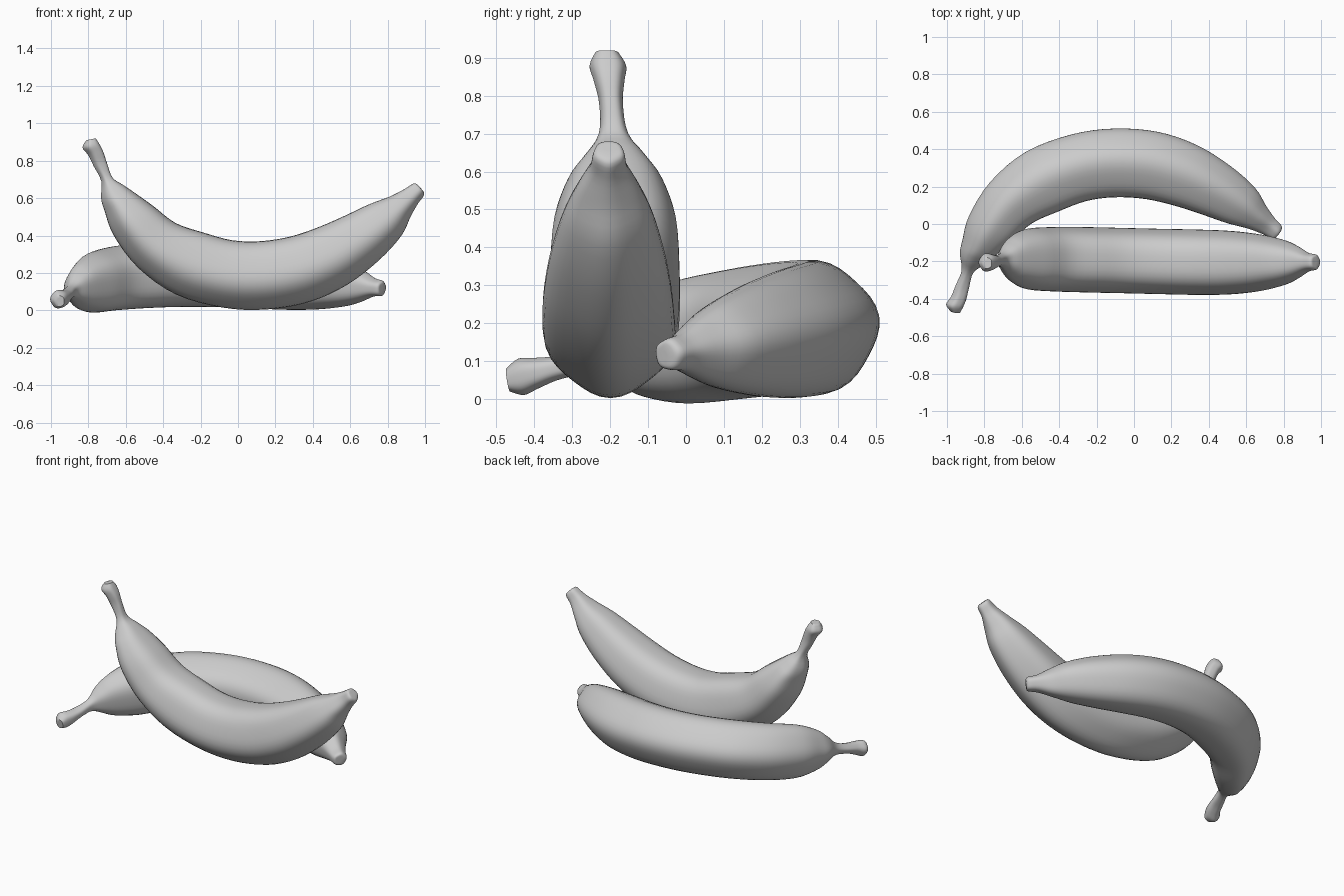
import bpy
import bmesh
from math import sin, cos, pi
from mathutils import Vector, Matrix

default_cube = bpy.data.objects.get("Cube")
if default_cube:
    bpy.data.objects.remove(default_cube, do_unlink=True)

SIDES = 40       # vertices around each ring
STEPS = 4        # rings between two stations
RIDGE = 0.03     # strength of the five soft lengthwise ridges

# One flat grey for the peel
peel = bpy.data.materials.new("plain grey peel")
peel.use_nodes = True
grey = (0.6, 0.6, 0.6, 1)
peel.diffuse_color = grey
peel.node_tree.nodes["Principled BSDF"].inputs["Base Color"].default_value = grey

# Stations from stem to tip, in hundredths:
# outer edge x, z, inner edge x, z, sideways half width
STATIONS = [
    (-81, 91, -76, 92, 3),
    (-83, 87, -74, 89, 4.8),
    (-80, 83, -72, 85, 4),
    (-77, 77, -70, 79, 3.1),
    (-73, 69, -67, 71, 3.9),
    (-73, 60, -61, 67, 8.5),
    (-71, 53, -55, 63, 12.5),
    (-66, 40, -45, 56, 16),
    (-53, 23, -33, 47, 17),
    (-33, 9, -18, 42, 17.3),
    (-8, 2, -3, 38, 17.3),
    (15, 1, 12, 37.5, 17.3),
    (38, 5, 28, 40, 17.3),
    (58, 14, 43, 45, 16.8),
    (75, 27, 57, 51, 15),
    (87, 40, 70, 57, 12),
    (92, 50, 81, 61, 8.5),
    (96, 57, 89, 65, 5),
    (99.5, 62, 94, 68, 4),
    (98, 65, 96, 67, 2),
]


def smooth_between(a, b, c, d, t):
    """Catmull-Rom blend from b to c."""
    return [(2 * q + (r - p) * t + (2 * p - 5 * q + 4 * r - s) * t ** 2
             + (3 * q - p - 3 * r + s) * t ** 3) / 200
            for p, q, r, s in zip(a, b, c, d)]


def fine_stations():
    padded = [STATIONS[0]] + STATIONS + [STATIONS[-1]]
    for i in range(len(STATIONS) - 1):
        for k in range(STEPS):
            yield smooth_between(*padded[i:i + 4], k / STEPS)
    yield [v / 100 for v in STATIONS[-1]]


def ring_points(station):
    """Rounded five-sided section with one ridge along the outer curve."""
    ox, oz, ix, iz, width = station
    x, z = (ox + ix) / 2, (oz + iz) / 2
    stem_lean = 0.08 * max(0, z - 0.65) if x < 0 else 0
    centre = Vector((x, -0.197 - 0.01 * sin(2.5 * x) - stem_lean, z))
    outward = Vector((ox - ix, 0, oz - iz)) / 2
    sideways = Vector((0, width, 0))
    for s in range(SIDES):
        a = 2 * pi * s / SIDES
        k = 1 + RIDGE * cos(5 * a)
        yield centre + (outward * cos(a) + sideways * sin(a)) * k


def close_end(bm, ring):
    """Slightly dished end cap."""
    middle = sum((v.co for v in ring), Vector()) / SIDES
    inner = [bm.verts.new(middle.lerp(v.co, 0.5)) for v in ring]
    bridge(bm, ring, inner)
    bm.faces.new(inner)


def bridge(bm, first, second):
    for s in range(SIDES):
        n = (s + 1) % SIDES
        bm.faces.new((first[s], first[n], second[n], second[s]))


def make_fruit(name, matrix):
    bm = bmesh.new()
    rings = [[bm.verts.new(p) for p in ring_points(st)] for st in fine_stations()]
    for first, second in zip(rings, rings[1:]):
        bridge(bm, first, second)
    close_end(bm, rings[0])
    close_end(bm, rings[-1])
    bmesh.ops.transform(bm, matrix=matrix, verts=bm.verts)
    bmesh.ops.recalc_face_normals(bm, faces=bm.faces)
    mesh = bpy.data.meshes.new(name)
    bm.to_mesh(mesh)
    bm.free()
    mesh.materials.append(peel)
    fruit = bpy.data.objects.new(name, mesh)
    bpy.context.collection.objects.link(fruit)
    bpy.ops.object.select_all(action='DESELECT')
    fruit.select_set(True)
    bpy.context.view_layer.objects.active = fruit
    bpy.ops.object.shade_smooth_by_angle(angle=0.9)


def chord_frame(stem, tip, bulge):
    """Frame at the stem end: along the fruit, towards its bulge, sideways."""
    stem, along = Vector(stem), (Vector(tip) - Vector(stem)).normalized()
    bulge = Vector(bulge)
    bulge = (bulge - along * bulge.dot(along)).normalized()
    frame = Matrix((along, bulge, along.cross(bulge))).transposed().to_4x4()
    frame.translation = stem
    return frame


# Upright fruit in front, and the same fruit lying on its side behind it
upright = chord_frame((-0.785, -0.21, 0.905), (0.97, -0.2, 0.655), (0, 0, -1))
lying = chord_frame((-0.955, -0.46, 0.05), (0.78, -0.05, 0.12), (0, 1, 0.17))
make_fruit("upright_banana", Matrix.Identity(4))
make_fruit("lying_banana", lying @ upright.inverted())
